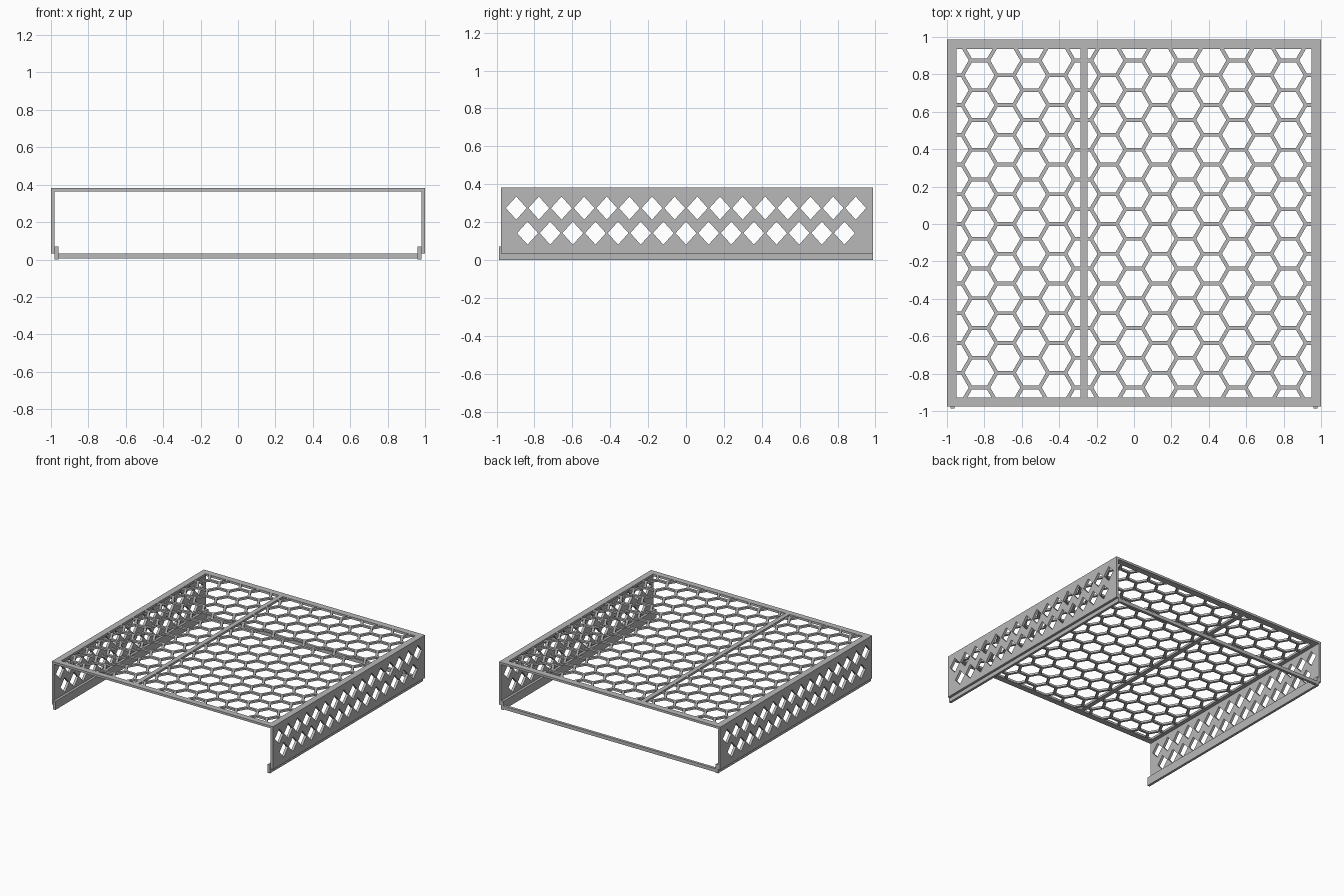
import bpy
import bmesh
from math import cos, sin, pi, sqrt
from mathutils import Vector

cube = bpy.data.objects.get("Cube")
if cube:
    bpy.data.objects.remove(cube, do_unlink=True)

# Single plain metal colour
metal = bpy.data.materials.new("grey_metal")
metal.use_nodes = True
GREY = (0.48, 0.48, 0.48, 1)
metal.diffuse_color = GREY
metal.node_tree.nodes["Principled BSDF"].inputs["Base Color"].default_value = GREY

TOP = 0.383
FRONT, BACK = -0.977, 0.987


def add_mesh(name, bm):
    bmesh.ops.recalc_face_normals(bm, faces=bm.faces)
    mesh = bpy.data.meshes.new(name)
    bm.to_mesh(mesh)
    bm.free()
    mesh.materials.append(metal)
    obj = bpy.data.objects.new(name, mesh)
    bpy.context.collection.objects.link(obj)
    return obj


def box(name, low, high):
    low, high = Vector(low), Vector(high)
    bm = bmesh.new()
    bmesh.ops.create_cube(bm, size=1)
    for v in bm.verts:
        v.co = (low + high) / 2 + v.co * (high - low)
    return add_mesh(name, bm)


def honeycomb(name, pitch, strut, low, high, z, thickness):
    """Hexagon rings sharing edges, trimmed to a rectangle."""
    bm = bmesh.new()
    outer = pitch / sqrt(3)
    inner = (pitch - strut) / sqrt(3)
    for col in range(-7, 8):
        for row in range(-7, 8):
            cx = col * outer * 1.5
            cy = (row + (col % 2) / 2) * pitch
            rings = [[bm.verts.new((cx + r * cos(k * pi / 3), cy + r * sin(k * pi / 3), z))
                      for k in range(6)] for r in (outer, inner)]
            for k in range(6):
                n = (k + 1) % 6
                bm.faces.new((rings[0][k], rings[0][n], rings[1][n], rings[1][k]))
    bmesh.ops.remove_doubles(bm, verts=bm.verts, dist=0.0005)
    for corner, sign in ((low, -1), (high, 1)):
        for axis in range(2):
            normal = Vector((0, 0, 0))
            normal[axis] = sign
            bmesh.ops.bisect_plane(bm, geom=bm.verts[:] + bm.edges[:] + bm.faces[:],
                                   plane_co=(corner[0], corner[1], z),
                                   plane_no=normal, clear_outer=True)
    # Give the flat net its thickness
    net = bmesh.ops.extrude_face_region(bm, geom=bm.faces[:], use_keep_orig=True)
    for item in net["geom"]:
        if isinstance(item, bmesh.types.BMVert):
            item.co.z -= thickness
    return add_mesh(name, bm)


def pierced_plate(name, outline, holes, thickness, x):
    """Filled outline with holes, stood upright across the x axis."""
    curve = bpy.data.curves.new(name, "CURVE")
    curve.dimensions = "2D"
    curve.fill_mode = "BOTH"
    curve.extrude = thickness / 2
    for points in [outline] + holes:
        spline = curve.splines.new("POLY")
        spline.points.add(len(points) - 1)
        for point, (u, v) in zip(spline.points, points):
            point.co = (u, v, 0, 1)
        spline.use_cyclic_u = True
    temp = bpy.data.objects.new(name + "_outline", curve)
    bpy.context.collection.objects.link(temp)
    graph = bpy.context.evaluated_depsgraph_get()
    flat = bpy.data.meshes.new_from_object(temp.evaluated_get(graph))
    bm = bmesh.new()
    bm.from_mesh(flat)
    bpy.data.objects.remove(temp, do_unlink=True)
    bpy.data.curves.remove(curve)
    bpy.data.meshes.remove(flat)
    bmesh.ops.remove_doubles(bm, verts=bm.verts, dist=0.0001)
    for v in bm.verts:
        y, z, depth = v.co
        v.co = (x + depth, y, z)
    for f in bm.faces:
        f.material_index = 0
        f.smooth = False
    return add_mesh(name, bm)


# Diamond holes: two staggered rows
diamonds = []
for count, z in ((16, 0.274), (15, 0.142)):
    for i in range(count):
        y = (i - (count - 1) / 2) * 0.1195
        diamonds.append([(y - 0.055, z), (y, z - 0.061), (y + 0.055, z), (y, z + 0.061)])
plate = [(FRONT, 0.033), (BACK, 0.033), (BACK, TOP), (FRONT, TOP)]

# Side plates, frame rails and low runners
for side, s in (("left", 1), ("right", -1)):
    def mirrored_box(name, x0, x1, y0, y1, z0, z1):
        a, b = sorted((x0 * s, x1 * s))
        return box(side + name, (a, y0, z0), (b, y1, z1))

    pierced_plate(side + "_side_plate", plate, diamonds, 0.02, 0.99 * s)
    mirrored_box("_top_rail", 0.948, 0.981, FRONT, BACK, TOP - 0.018, TOP)
    mirrored_box("_runner", 0.96, 0.98, -BACK, BACK, 0, 0.07)

# Cross rails of the top frame and the low tie bar at the back
box("front_top_rail", (-0.95, FRONT, TOP - 0.018), (0.95, -0.928, TOP))
box("back_top_rail", (-0.95, 0.935, TOP - 0.018), (0.95, BACK, TOP))
box("divider_rail", (-0.286, -0.93, TOP - 0.018), (-0.249, 0.937, TOP))
box("back_tie_bar", (-0.962, 0.965, 0.005), (0.962, BACK, 0.033))

# Honeycomb top panel
honeycomb("honeycomb_panel", 0.159, 0.02, (-0.95, -0.93), (0.95, 0.937),
          TOP - 0.001, 0.016)
